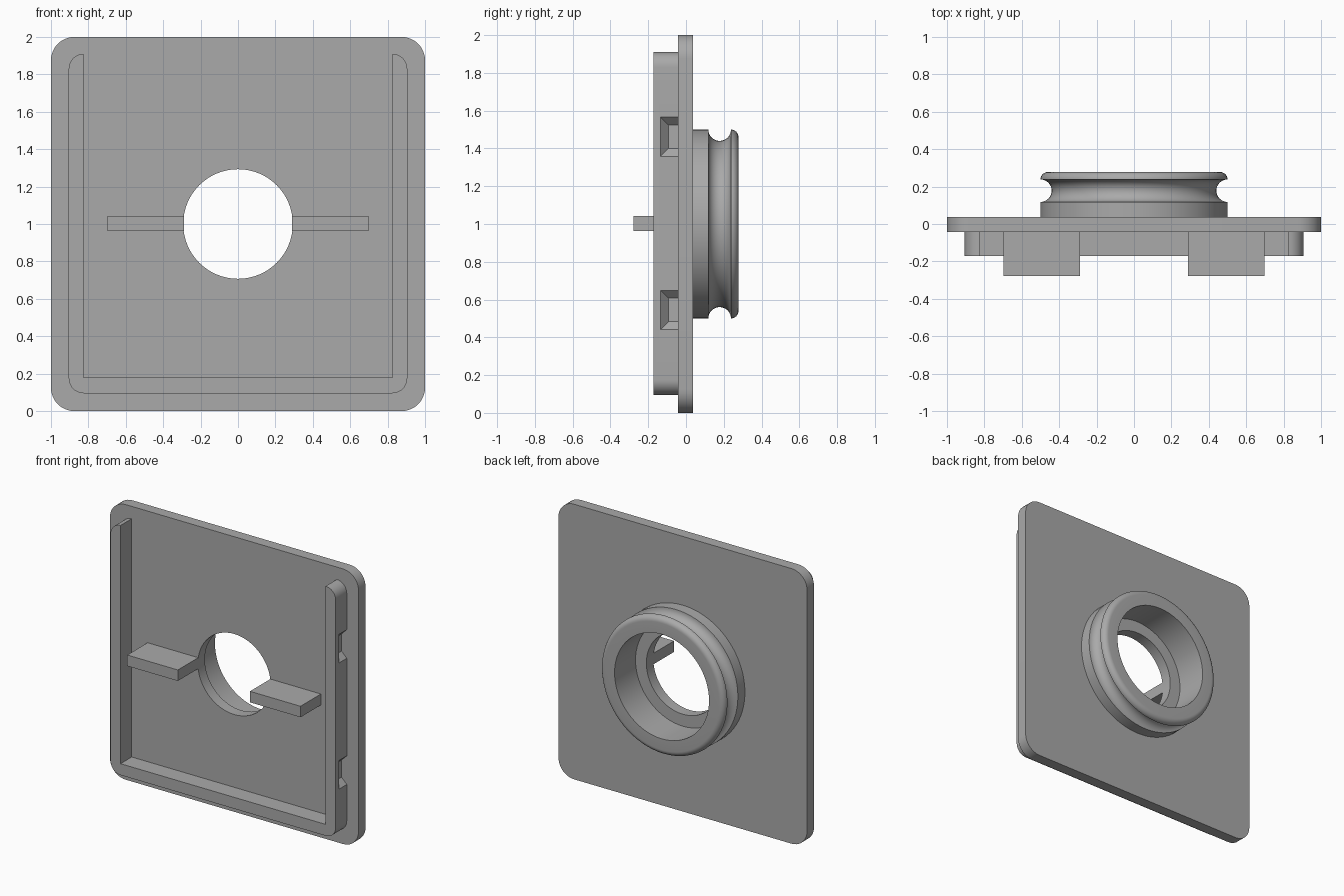
import bpy, bmesh
from math import cos, sin, pi, radians
from mathutils import Vector

cube = bpy.data.objects.get("Cube")
if cube:
    bpy.data.objects.remove(cube, do_unlink=True)

GREY = (0.4, 0.4, 0.4, 1.0)
grey = bpy.data.materials.new("plain_grey")
grey.use_nodes = True
grey.diffuse_color = GREY
grey.node_tree.nodes["Principled BSDF"].inputs["Base Color"].default_value = GREY

FRONT, BACK = -0.043, 0.037      # faces of the plate
HOLE, MID = 0.293, 1.0           # hole radius and height of its centre


def finish(name, bm):
    bmesh.ops.remove_doubles(bm, verts=bm.verts, dist=1e-5)
    bmesh.ops.recalc_face_normals(bm, faces=bm.faces)
    mesh = bpy.data.meshes.new(name)
    bm.to_mesh(mesh)
    bm.free()
    mesh.materials.append(grey)
    obj = bpy.data.objects.new(name, mesh)
    bpy.context.collection.objects.link(obj)
    return obj


def activate(obj):
    bpy.ops.object.select_all(action='DESELECT')
    obj.select_set(True)
    bpy.context.view_layer.objects.active = obj


def smooth(obj):
    activate(obj)
    bpy.ops.object.shade_smooth_by_angle(angle=radians(30))


def arc(cx, cy, r, start, end, n=10):
    angles = [radians(start + (end - start) * i / n) for i in range(n + 1)]
    return [(cx + r * cos(a), cy + r * sin(a)) for a in angles]


def extrude(name, outline, y0, y1):
    """Extrude an (x, z) outline from y0 to y1."""
    bm = bmesh.new()
    face = bm.faces.new([bm.verts.new((x, y0, z)) for x, z in outline])
    out = bmesh.ops.extrude_face_region(bm, geom=[face])
    moved = [v for v in out["geom"] if isinstance(v, bmesh.types.BMVert)]
    bmesh.ops.translate(bm, verts=moved, vec=(0, y1 - y0, 0))
    return finish(name, bm)


def cut(obj, cutter):
    mod = obj.modifiers.new("cut", 'BOOLEAN')
    mod.operation, mod.solver, mod.object = 'DIFFERENCE', 'EXACT', cutter
    activate(obj)
    bpy.ops.object.modifier_apply(modifier=mod.name)
    bpy.data.objects.remove(cutter, do_unlink=True)


# Rounded square plate with a round hole
R = 0.125
corner = 1 - R
plate = extrude("plate",
                arc(corner, MID + corner, R, 0, 90) + arc(-corner, MID + corner, R, 90, 180)
                + arc(-corner, MID - corner, R, 180, 270) + arc(corner, MID - corner, R, 270, 360),
                FRONT, BACK)
cut(plate, extrude("hole_cutter", arc(0, MID, HOLE, 0, 354.375, 63), -0.2, 0.2))
smooth(plate)

# U-shaped rim on the front, open at the top
OUT, INN, LOW, TOP, r = 0.905, 0.825, 0.095, 1.91, 0.08
rim = extrude("front_rim",
              [(-INN, 0.178), (INN, 0.178)]
              + arc(OUT - r, TOP - r, r, 90, 0) + arc(OUT - r, LOW + r, r, 0, -90)
              + arc(r - OUT, LOW + r, r, 270, 180) + arc(r - OUT, TOP - r, r, 180, 90),
              -0.171, FRONT)

# Tapered pockets in both sides of the rim
DEPTH = 0.042
for side in (-1, 1):
    for z in (0.545, 1.462):
        bm = bmesh.new()
        loops = []
        for depth in (-0.02, DEPTH):
            x = side * (OUT - depth)
            y, h = -0.135 + depth, 0.104 - depth
            loops.append([bm.verts.new((x, *p)) for p in
                          ((y, z - h), (FRONT + 0.02, z - h), (FRONT + 0.02, z + h), (y, z + h))])
        for loop in loops:
            bm.faces.new(loop)
        for i in range(4):
            j = (i + 1) % 4
            bm.faces.new((loops[0][i], loops[0][j], loops[1][j], loops[1][i]))
        cut(rim, finish("pocket_cutter", bm))
smooth(rim)

# Two flat blades beside the hole
for side, name in ((1, "left_blade"), (-1, "right_blade")):
    extrude(name, [(side * x, z) for x, z in
                   ((0.29, 0.963), (0.697, 0.963), (0.697, 1.043), (0.29, 1.043))],
            -0.277, FRONT)

# Grooved collar on the back, turned around the hole axis
profile = ([(0.38, BACK), (0.5, BACK)]
           + arc(0.5, 0.178, 0.06, 270, 90, 16)
           + arc(0.46, 0.238, 0.04, 0, 90, 8)
           + [(0.38, 0.278)])
bm = bmesh.new()
verts = [bm.verts.new((rad, y, MID)) for rad, y in profile]
edges = [bm.edges.new((verts[i - 1], verts[i])) for i in range(len(verts))]
bmesh.ops.spin(bm, geom=verts + edges, cent=Vector((0, 0, MID)), axis=Vector((0, 1, 0)),
               angle=2 * pi, steps=72, use_merge=True)
smooth(finish("grooved_collar", bm))
